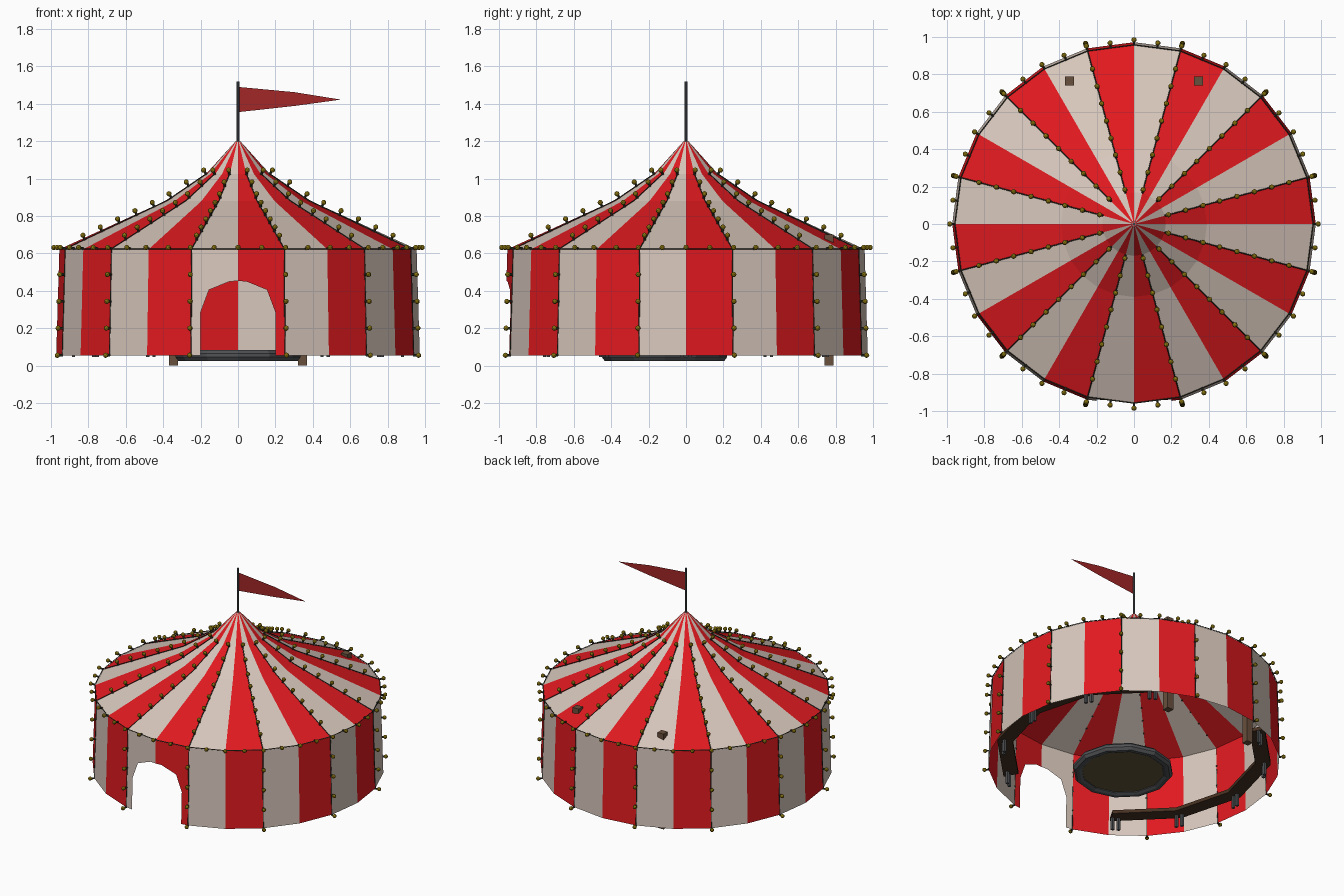
import bpy, bmesh
from math import sin, cos, pi, radians
from mathutils import Vector, Matrix

if "Cube" in bpy.data.objects:
    bpy.data.objects.remove(bpy.data.objects["Cube"])


def material(name, rgb):
    m = bpy.data.materials.new(name)
    m.diffuse_color = (*rgb, 1)
    m.use_nodes = True
    m.node_tree.nodes["Principled BSDF"].inputs["Base Color"].default_value = m.diffuse_color
    return m


RED = material("red canvas", (0.75, 0.01, 0.014))
CREAM = material("cream canvas", (0.68, 0.57, 0.50))
FLAG = material("flag red", (0.36, 0.02, 0.02))
BULB = material("bulb yellow", (0.27, 0.19, 0.006))
WIRE = material("wire black", (0.03, 0.03, 0.02))
WOOD = material("post wood", (0.14, 0.08, 0.045))
BENCH = material("bench wood", (0.06, 0.03, 0.015))
SAND = material("ring sand", (0.12, 0.09, 0.04))
STEEL = material("dark steel", (0.08, 0.085, 0.09))


def finish(bm, name, *mats):
    me = bpy.data.meshes.new(name)
    bm.to_mesh(me)
    bm.free()
    ob = bpy.data.objects.new(name, me)
    bpy.context.collection.objects.link(ob)
    for m in mats:
        me.materials.append(m)
    return ob


def pol(r, deg, z):
    return Vector((r * cos(radians(deg)), r * sin(radians(deg)), z))


def face(bm, pts, mat=0):
    f = bm.faces.new([bm.verts.new(p) for p in pts])
    f.material_index = mat


def box(bm, size, matrix):
    bmesh.ops.create_cube(bm, size=1, matrix=matrix @ Matrix.Diagonal((*size, 1)))


def lathe(name, profile, sides, mat, centre):
    bm = bmesh.new()
    for i in range(sides):
        a, b = 360 * i / sides, 360 * (i + 1) / sides
        n = len(profile)
        for k in range(n):
            (r0, z0), (r1, z1) = profile[k], profile[(k + 1) % n]
            face(bm, [centre + p for p in (pol(r0, a, z0), pol(r0, b, z0), pol(r1, b, z1), pol(r1, a, z1))])
    bmesh.ops.remove_doubles(bm, verts=bm.verts, dist=1e-5)
    bmesh.ops.recalc_face_normals(bm, faces=bm.faces)
    return finish(bm, name, mat)


# Striped roof: 24 sectors following a flared profile
ROOF = [(0.955, 0.622), (0.39, 0.88), (0.17, 1.025), (0.015, 1.197)]
bm = bmesh.new()
for i in range(24):
    a, b = i * 15, i * 15 + 15
    for (r0, z0), (r1, z1) in zip(ROOF, ROOF[1:]):
        face(bm, [pol(r0, a, z0), pol(r0, b, z0), pol(r1, b, z1), pol(r1, a, z1)], i % 2)
    face(bm, [pol(0.015, a, 1.197), pol(0.015, b, 1.197), (0, 0, 1.2)], i % 2)
bmesh.ops.remove_doubles(bm, verts=bm.verts, dist=1e-5)
finish(bm, "striped_roof", RED, CREAM)

# Striped wall with an arched doorway in the two front sectors
R0, R1, Z0, Z1 = 0.972, 0.955, 0.055, 0.622


def wall_r(z):
    return R0 + (R1 - R0) * (z - Z0) / (Z1 - Z0)


bm = bmesh.new()
for i in range(24):
    a, b = i * 15, i * 15 + 15
    if i not in (17, 18):
        face(bm, [pol(R0, a, Z0), pol(R0, b, Z0), pol(R1, b, Z1), pol(R1, a, Z1)], i % 2)
ARCH = [(0, 0.452), (0.045, 0.45), (0.155, 0.405), (0.2, 0.285), (0.2, Z0)]
for side, mat in ((1, 0), (-1, 1)):
    pts = [(side * x, -wall_r(z) + x * (1 - cos(pi / 12)) / sin(pi / 12), z) for x, z in ARCH]
    a = -90 + side * 15
    pts += [pol(R0, a, Z0), pol(R1, a, Z1), pol(R1, -90, Z1)]
    face(bm, pts[::side], mat)
bmesh.ops.remove_doubles(bm, verts=bm.verts, dist=1e-5)
finish(bm, "striped_wall", RED, CREAM)

# Flag pole and pennant
bm = bmesh.new()
bmesh.ops.create_cone(bm, cap_ends=True, segments=8, radius1=0.008, radius2=0.008, depth=0.33,
                      matrix=Matrix.Translation((0, 0, 1.355)))
finish(bm, "flag_pole", STEEL)
bm = bmesh.new()
face(bm, [(x, 0, z) for x, z in ((0, 1.355), (0.3, 1.388), (0.55, 1.422), (0.3, 1.462), (0, 1.49))])
finish(bm, "pennant", FLAG)

# Light strings: wires on ridges, wall corners and eave
cu = bpy.data.curves.new("light_wires", "CURVE")
cu.dimensions = "3D"
cu.bevel_depth = 0.003
cu.bevel_resolution = 0


def wire(pts, cyclic=False):
    sp = cu.splines.new("POLY")
    sp.points.add(len(pts) - 1)
    for q, p in zip(sp.points, pts):
        q.co = (*p, 1)
    sp.use_cyclic_u = cyclic


wire([pol(0.958, i * 15, 0.624) for i in range(24)], True)
for a in range(15, 360, 30):
    wire([pol(R0, a, Z0)] + [pol(r + 0.002, a, z + 0.003) for r, z in ROOF[:3]])
cu.materials.append(WIRE)
bpy.context.collection.objects.link(bpy.data.objects.new("light_wires", cu))

# Bulbs with small sockets standing off the canvas
bulbs, sockets = bmesh.new(), bmesh.new()


def bulb(p, n):
    n = n.normalized()
    rot = n.to_track_quat("Z", "Y").to_matrix().to_4x4()
    bmesh.ops.create_icosphere(bulbs, subdivisions=2, radius=0.014, matrix=Matrix.Translation(p + n * 0.028))
    bmesh.ops.create_cone(sockets, cap_ends=True, segments=6, radius1=0.007, radius2=0.007, depth=0.022,
                          matrix=Matrix.Translation(p + n * 0.009) @ rot)


def roof_z(r):
    for (r0, z0), (r1, z1) in zip(ROOF, ROOF[1:]):
        if r >= r1:
            return z0 + (z1 - z0) * (r0 - r) / (r0 - r1)


for a in range(15, 360, 30):
    for k in range(8):
        r = 0.175 + 0.096 * k
        slope = (roof_z(r) - roof_z(r + 0.01)) / 0.01
        bulb(pol(r, a, roof_z(r)), pol(slope, a, 1))
    for z in (0.055, 0.2, 0.343, 0.487):
        bulb(pol(wall_r(z), a, z), pol(1, a, 0))
for k in range(48):
    bulb(pol(0.957 * (1 if k % 2 == 0 else cos(pi / 24)), k * 7.5, 0.626), pol(1, k * 7.5, 0.2))
finish(bulbs, "bulbs", BULB)
finish(sockets, "bulb_sockets", WIRE)

# Performance ring with a sand floor
C = Vector((0, -0.115, 0))
lathe("ring_curb", [(0.275, 0.035), (0.295, 0.025), (0.32, 0.025), (0.335, 0.045),
                    (0.335, 0.065), (0.315, 0.083), (0.29, 0.083), (0.275, 0.07)], 12, STEEL, C)
bm = bmesh.new()
bmesh.ops.create_cone(bm, cap_ends=True, segments=12, radius1=0.28, radius2=0.28, depth=0.015,
                      matrix=Matrix.Translation(C + Vector((0, 0, 0.048))))
finish(bm, "ring_floor", SAND)

# Two rear support posts
for name, x in (("left_post", -0.345), ("right_post", 0.345)):
    bm = bmesh.new()
    box(bm, (0.05, 0.048, 0.7), Matrix.Translation((x, 0.765, 0.35)))
    finish(bm, name, WOOD)

# Curved benches along both side walls, with paired legs
for name, start in (("right_bench", -60), ("left_bench", 120)):
    seat, legs = bmesh.new(), bmesh.new()
    IN, OUT, LO, HI = 0.82, 0.925, 0.135, 0.16
    sec = ((IN, LO), (OUT, LO), (OUT, HI), (IN, HI))
    for i in range(4):
        a, b = start + i * 30, start + i * 30 + 30
        for k in range(4):
            (r0, z0), (r1, z1) = sec[k], sec[(k + 1) % 4]
            face(seat, [pol(r0, a, z0), pol(r1, a, z1), pol(r1, b, z1), pol(r0, b, z0)])
    for a in (start, start + 120):
        face(seat, [pol(r, a, z) for r, z in sec])
    bmesh.ops.remove_doubles(seat, verts=seat.verts, dist=1e-5)
    bmesh.ops.recalc_face_normals(seat, faces=seat.faces)
    for i in range(5):
        a = start + i * 30 + (2 if i == 0 else -2 if i == 4 else 0)
        for t in (-1.3, 1.3):
            box(legs, (0.018, 0.018, 0.095), Matrix.Translation(pol(0.88, a + t, 0.0925)))
    finish(seat, name + "_seat", BENCH)
    finish(legs, name + "_legs", STEEL)
